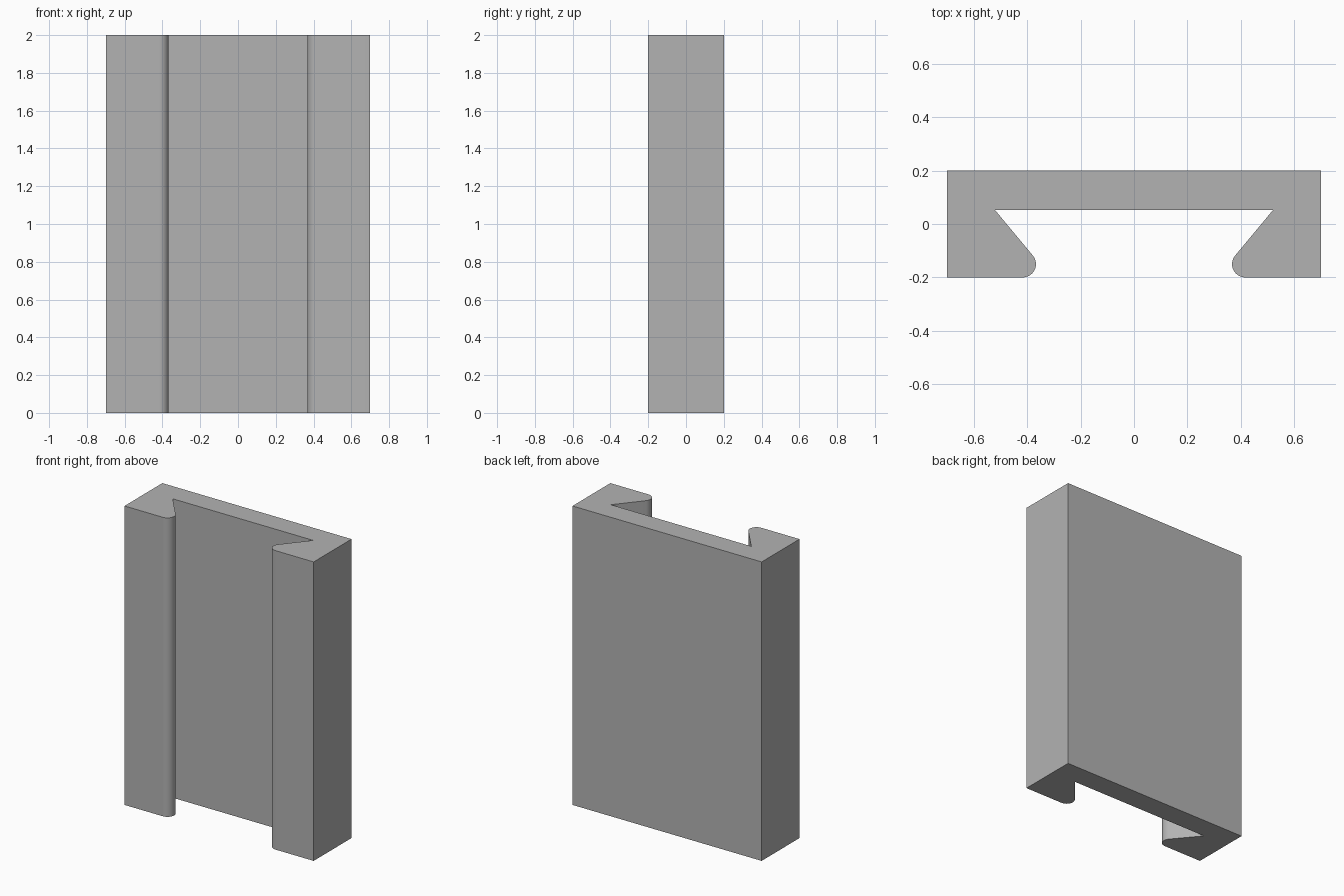
import bpy, bmesh, math

cube = bpy.data.objects.get("Cube")
if cube:
    bpy.data.objects.remove(cube, do_unlink=True)

HEIGHT = 2.0
LIP_CENTRE, LIP_RADIUS = (0.417, -0.15), 0.05


def make_material(name, colour):
    mat = bpy.data.materials.new(name)
    mat.use_nodes = True
    mat.diffuse_color = colour
    mat.node_tree.nodes["Principled BSDF"].inputs["Base Color"].default_value = colour
    return mat


# Left half of the dovetail profile, from the back centre round to the slot floor
def half_profile(steps=16):
    points = [(0.7, 0.2), (0.7, -0.2)]
    for i in range(steps + 1):
        a = math.radians(270 - 130 * i / steps)
        points.append((LIP_CENTRE[0] + LIP_RADIUS * math.cos(a),
                       LIP_CENTRE[1] + LIP_RADIUS * math.sin(a)))
    points.append((0.52, 0.052))
    return points


# Mirror the half, then extrude the closed outline upward
half = half_profile()
outline = half + [(-x, y) for x, y in reversed(half)]
bm = bmesh.new()
base = bm.faces.new([bm.verts.new((x, y, 0)) for x, y in outline])
result = bmesh.ops.extrude_face_region(bm, geom=[base], use_keep_orig=True)
top = [v for v in result["geom"] if isinstance(v, bmesh.types.BMVert)]
bmesh.ops.translate(bm, verts=top, vec=(0, 0, HEIGHT))
bmesh.ops.recalc_face_normals(bm, faces=bm.faces)
mesh = bpy.data.meshes.new("dovetail_channel")
bm.to_mesh(mesh)
bm.free()

channel = bpy.data.objects.new("dovetail_channel", mesh)
bpy.context.collection.objects.link(channel)
mesh.materials.append(make_material("plain grey", (0.45, 0.45, 0.45, 1)))

# Smooth the rounded lips and keep the corners sharp
bpy.ops.object.select_all(action='DESELECT')
channel.select_set(True)
bpy.context.view_layer.objects.active = channel
bpy.ops.object.shade_smooth_by_angle(angle=math.radians(30))
